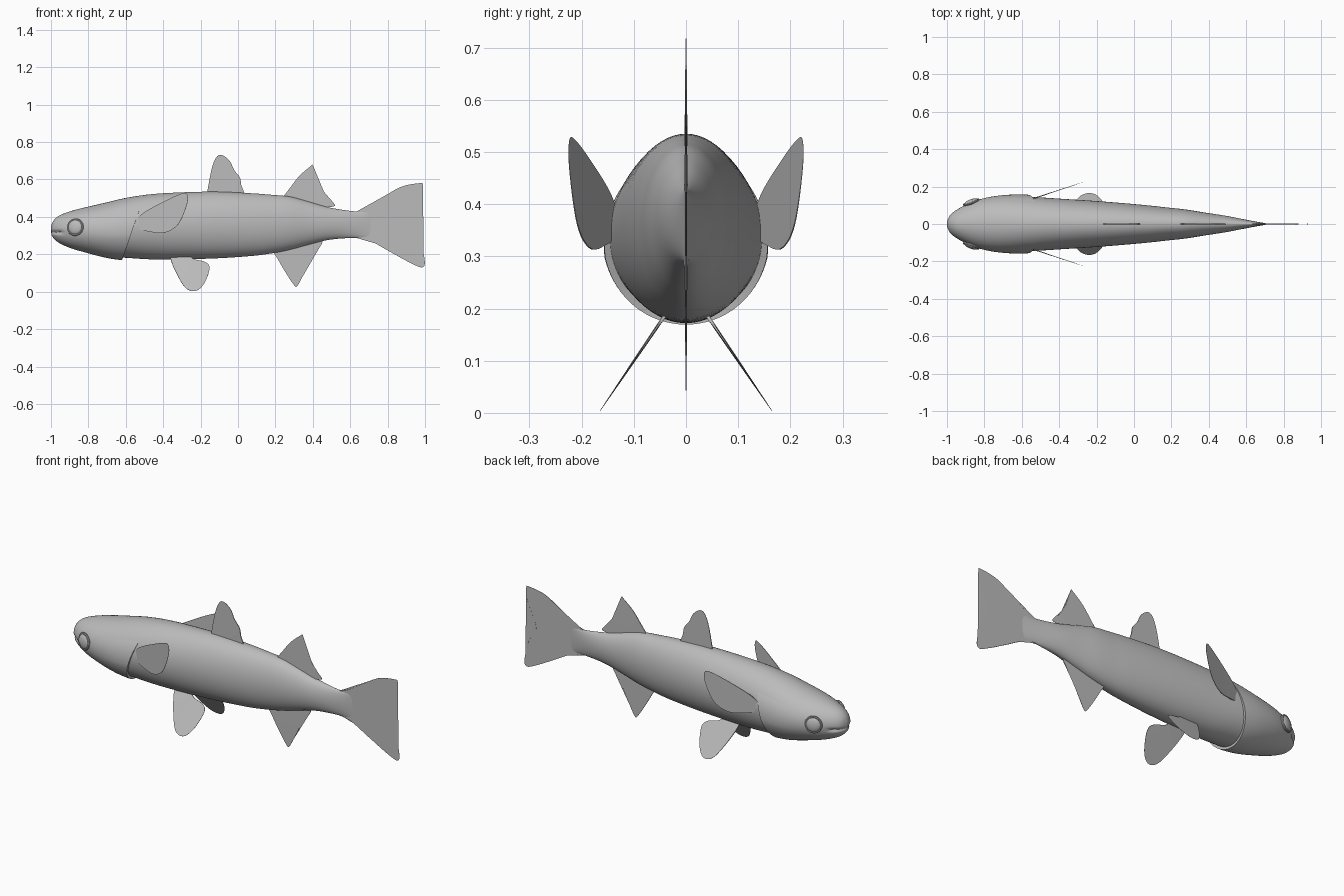
import bpy, bmesh, math
from mathutils import Vector, Matrix

cube = bpy.data.objects.get("Cube")
if cube:
    bpy.data.objects.remove(cube, do_unlink=True)

grey = bpy.data.materials.new("plain_grey")
grey.use_nodes = True
tone = (0.5, 0.5, 0.5, 1)
grey.diffuse_color = tone
grey.node_tree.nodes["Principled BSDF"].inputs["Base Color"].default_value = tone


def spline(points, steps):
    """Catmull-Rom curve through points of any dimension."""
    ext = [points[0]] + points + [points[-1]]
    out = []
    for a, b, c, d in zip(ext, ext[1:], ext[2:], ext[3:]):
        for i in range(steps):
            t = i / steps
            out.append([q + 0.5 * t * (r - p + t * (2*p - 5*q + 4*r - s + t * (3*(q - r) + s - p)))
                        for p, q, r, s in zip(a, b, c, d)])
    return out + [list(points[-1])]


def finish(name, bm, angle=40):
    bmesh.ops.recalc_face_normals(bm, faces=bm.faces[:])
    mesh = bpy.data.meshes.new(name)
    bm.to_mesh(mesh)
    bm.free()
    mesh.materials.append(grey)
    obj = bpy.data.objects.new(name, mesh)
    bpy.context.collection.objects.link(obj)
    bpy.ops.object.select_all(action='DESELECT')
    obj.select_set(True)
    bpy.context.view_layer.objects.active = obj
    bpy.ops.object.shade_smooth_by_angle(angle=math.radians(angle))
    return obj


def skin(bm, rings, closed):
    rows = [[bm.verts.new(p) for p in ring] for ring in rings]
    for a, b in zip(rows, rows[1:]):
        n = len(a)
        for i in range(n if closed else n - 1):
            j = (i + 1) % n
            bm.faces.new((a[i], a[j], b[j], b[i]))
    return rows


# Body stations: x, top, bottom, half width
stations = spline([
    (-1, .35, .31, .012), (-.985, .382, .285, .045), (-.95, .41, .257, .075),
    (-.88, .435, .228, .112), (-.8, .455, .207, .138), (-.7, .478, .19, .149),
    (-.58, .505, .18, .147), (-.42, .525, .172, .137), (-.15, .535, .177, .119),
    (.06, .527, .19, .101), (.18, .518, .205, .088), (.28, .508, .225, .077),
    (.38, .481, .252, .061), (.49, .45, .278, .044), (.62, .43, .288, .019),
    (.71, .43, .285, .003)], 5)


def station(x):
    for a, b in zip(stations, stations[1:]):
        if x <= b[0]:
            f = (x - a[0]) / (b[0] - a[0])
            return [p + (q - p) * f for p, q in zip(a, b)]
    return stations[-1]


def surface(x, t, lift=0):
    _, top, bottom, width = station(x)
    s, c = math.sin(t), math.cos(t)
    # Mouth crease across the tip of the snout
    groove = 0
    if x < -.925:
        height = (bottom + top) / 2 + s * (top - bottom) / 2
        groove = .16 * min(1, (-.925 - x) / .03) * math.exp(-((height - .318) / .008) ** 2)
    k = 1 - groove
    return Vector((x + groove * .03, c * (width * k + lift),
                   (top + bottom) / 2 + s * ((top - bottom) / 2 + lift)))


# Body
bm = bmesh.new()
turns = [math.tau * i / 64 for i in range(64)]
rows = skin(bm, [[surface(r[0], t) for t in turns] for r in stations], True)
bm.faces.new(rows[0])
bm.faces.new(rows[-1])
finish("body", bm)

# Gill cover: a thin shell swelling out of the head, with a free rear edge
bm = bmesh.new()
arc = [math.radians(-215 + 250 * i / 60) for i in range(61)]


def gill_row(u, rim=False):
    row = []
    for i, t in enumerate(arc):
        fade = min(1, min(i, 60 - i) / 12)
        swell = -.002 if rim else .014 * u * u * (3 - 2 * u) * fade - .0005
        rear = -.56 + .06 * math.sin(t)
        row.append(surface(-.86 + u * (rear + .86), t, swell))
    return row


skin(bm, [gill_row(i / 14) for i in range(15)] + [gill_row(1, True)], False)
finish("gill_cover", bm)


# Fins: a smooth outline, thickest at the root and thin at the rim
def fin(name, outline, place, normal, thick=.004):
    pts = spline(outline, 6)
    root = (Vector(outline[0]) + Vector(outline[-1])) / 2
    far = max((Vector(p) - root).length for p in pts)
    bm = bmesh.new()
    sides = []
    for sign in (1, -1):
        ring = []
        for p in pts:
            h = thick * (1.05 - (Vector(p) - root).length / far)
            ring.append(bm.verts.new(Vector(place(*p)) + Vector(normal).normalized() * h * sign))
        sides.append(ring)
    a, b = sides
    caps = [bm.faces.new(a), bm.faces.new(b[::-1])]
    for i in range(len(a)):
        j = (i + 1) % len(a)
        bm.faces.new((a[i], b[i], b[j], a[j]))
    bmesh.ops.triangulate(bm, faces=caps)
    finish(name, bm)


middle_fins = {
    "front_dorsal_fin": [(-.165, .5), (-.163, .54), (-.14, .66), (-.115, .72), (-.085, .73),
                         (-.045, .70), (-.02, .65), (.01, .61), (.02, .56), (.045, .5)],
    "rear_dorsal_fin": [(.22, .48), (.25, .515), (.32, .61), (.385, .668), (.402, .672),
                        (.43, .59), (.475, .51), (.518, .46), (.44, .45)],
    "anal_fin": [(.17, .24), (.195, .205), (.25, .11), (.3, .035), (.318, .032),
                 (.35, .09), (.395, .18), (.45, .26), (.44, .3)],
    "tail_fin": [(.62, .425), (.68, .445), (.76, .495), (.87, .56), (.97, .58), (.988, .57),
                 (.98, .5), (.925, .36), (.97, .28), (.998, .17), (.985, .13), (.92, .155),
                 (.81, .215), (.70, .275), (.62, .29)],
}
for name, outline in middle_fins.items():
    fin(name, outline, lambda x, z: (x, 0, z), (0, 1, 0))

pectoral = [(-.54, .39), (-.5, .425), (-.42, .47), (-.32, .518), (-.275, .525), (-.272, .47),
            (-.32, .36), (-.395, .315), (-.48, .322), (-.55, .34)]
pelvic = [(-.355, .2), (-.36, .175), (-.33, .1), (-.28, .02), (-.225, .005), (-.18, .045),
          (-.152, .125), (-.175, .158), (-.24, .175), (-.26, .2)]

# Paired fins and eyes
for side, label in ((1, "right"), (-1, "left")):
    fin(label + "_pectoral_fin", pectoral,
        lambda x, z: (x, side * (.142 + (x + .52) * .33), z), (-.33, side, 0), .003)
    fin(label + "_pelvic_fin", pelvic,
        lambda x, z: (x, side * (.045 + (.18 - z) * .68), z), (0, side, .68))

    facing = Vector((-.36, side, .08)).to_track_quat('Z', 'Y').to_matrix().to_4x4()
    spot = Matrix.Translation((-.87, side * .116, .345)) @ facing
    bm = bmesh.new()
    bmesh.ops.create_uvsphere(bm, u_segments=32, v_segments=16, radius=.04,
                              matrix=spot @ Matrix.Diagonal((1, 1, .4, 1)))
    finish(label + "_eye", bm)
    bpy.ops.mesh.primitive_torus_add(major_radius=.041, minor_radius=.006,
                                     major_segments=40, minor_segments=10)
    ring = bpy.context.object
    ring.name = label + "_eye_rim"
    ring.matrix_world = spot
    ring.data.materials.append(grey)
    bpy.ops.object.shade_smooth_by_angle()
